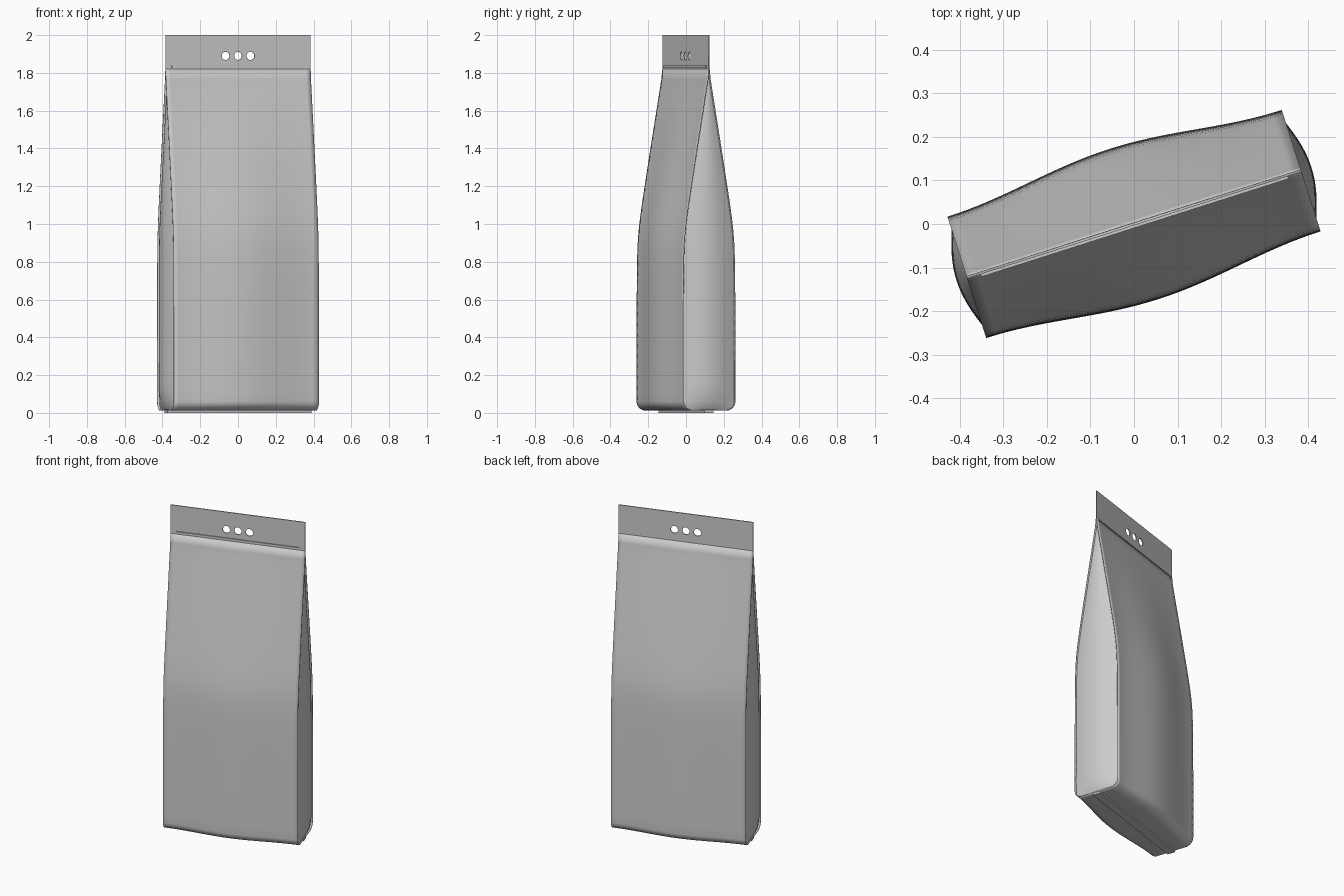
import bpy, bmesh
from math import pi, sin, cos, sqrt, radians

if "Cube" in bpy.data.objects:
    bpy.data.objects.remove(bpy.data.objects["Cube"], do_unlink=True)

TURN = radians(17.7)      # the bag stands turned about its upright axis
HALF_W = 0.403            # half width across the panels
HALF_D = 0.147            # half depth at the panel corners
SEAL_Z = 1.82             # where the panels meet
BASE_Z = 0.012
CORNER_R = 0.05

paper = bpy.data.materials.new("plain grey paper")
paper.use_nodes = True
GREY = (0.6, 0.6, 0.6, 1)
paper.diffuse_color = GREY
paper.node_tree.nodes["Principled BSDF"].inputs["Base Color"].default_value = GREY


def finish(obj, smooth=True):
    obj.rotation_euler.z = TURN
    obj.data.materials.append(paper)
    bpy.ops.object.select_all(action="DESELECT")
    obj.select_set(True)
    bpy.context.view_layer.objects.active = obj
    if smooth:
        bpy.ops.object.shade_smooth_by_angle(angle=radians(40))
    return obj


def sheet(name, rows):
    """Loft a surface through rows of points."""
    bm = bmesh.new()
    grid = [[bm.verts.new(p) for p in row] for row in rows]
    for a, b in zip(grid, grid[1:]):
        for j in range(len(a) - 1):
            bm.faces.new((a[j], b[j], b[j + 1], a[j + 1]))
    mesh = bpy.data.meshes.new(name)
    bm.to_mesh(mesh)
    bm.free()
    obj = bpy.data.objects.new(name, mesh)
    bpy.context.collection.objects.link(obj)
    return finish(obj)


def box(name, size, centre):
    bpy.ops.mesh.primitive_cube_add(size=1)
    obj = bpy.context.object
    obj.name = name
    for v in obj.data.vertices:
        v.co = [c + s * k for c, s, k in zip(centre, size, v.co)]
    return finish(obj, False)


def depth(z):
    """Half depth: straight below, blending into a taper up to the seal."""
    taper = (SEAL_Z - z) * 0.167
    d = (HALF_D + taper - sqrt((HALF_D - taper) ** 2 + 0.0004)) / 2
    return max(d, 0.003)


# Half profile from the seal down, around the rounded lower corner
half = []
STEPS = 32
for i in range(STEPS + 1):
    z = SEAL_Z + (BASE_Z + CORNER_R - SEAL_Z) * i / STEPS
    half.append((depth(z), z))
low = half[-1][0]
for i in range(1, 9):
    a = pi / 2 * i / 8
    half.append((low - CORNER_R * (1 - cos(a)), BASE_Z + CORNER_R * (1 - sin(a))))

# Front, bottom and back panels as one bulging sleeve
loop = [(-d, z) for d, z in half] + [(0, BASE_Z)] + [(d, z) for d, z in reversed(half)]
across = [-1 + 2 * j / 32 for j in range(33)]
sleeve = sheet("front_bottom_back_panels", [
    [(HALF_W * t, y * (1 + 0.24 * cos(pi / 2 * t) ** 2), z) for t in across]
    for y, z in loop])
solid = sleeve.modifiers.new("paper thickness", "SOLIDIFY")
solid.thickness = 0.004
solid.offset = -1

# Side gussets, set just inside the panel edges and swelling outward
for side, name in ((1, "left_gusset"), (-1, "right_gusset")):
    rows = []
    for d, z in half:
        swell = 0.037 * min(1, d / HALF_D) * min(1, sqrt(max(0, z - BASE_Z) / 0.1))
        rows.append([(side * (HALF_W - 0.012 + swell * cos(pi / 2 * t)),
                      side * t * (d - 0.001), z)
                     for t in [-1 + k / 10 for k in range(21)]])
    sheet(name, rows)

# Flat top seal with three punched holes
curve = bpy.data.curves.new("top_seal", "CURVE")
curve.dimensions = "2D"
curve.fill_mode = "BOTH"
curve.extrude = 0.003
outlines = [[(-HALF_W, SEAL_Z - 0.02), (HALF_W, SEAL_Z - 0.02), (HALF_W, 2), (-HALF_W, 2)]]
for x in (-0.069, 0, 0.069):
    outlines.append([(x + 0.022 * cos(pi * k / 12), 1.89 + 0.022 * sin(pi * k / 12))
                     for k in range(24)])
for pts in outlines:
    spline = curve.splines.new("POLY")
    spline.points.add(len(pts) - 1)
    for p, (x, y) in zip(spline.points, pts):
        p.co = (x, y, 0, 1)
    spline.use_cyclic_u = True
seal = bpy.data.objects.new("top_seal", curve)
bpy.context.collection.objects.link(seal)
bpy.ops.object.select_all(action="DESELECT")
seal.select_set(True)
bpy.context.view_layer.objects.active = seal
bpy.ops.object.convert(target="MESH")
seal = bpy.context.object
for v in seal.data.vertices:      # stand the flat outline upright
    x, y, z = v.co
    v.co = (x, -z, y)
finish(seal, False)

# Fold ridge on the front and the seam strip under the base
box("fold_ridge", (0.74, 0.008, 0.012), (0, -0.005, 1.832))
box("bottom_seam", (0.8, 0.05, BASE_Z), (0, 0, BASE_Z / 2))
